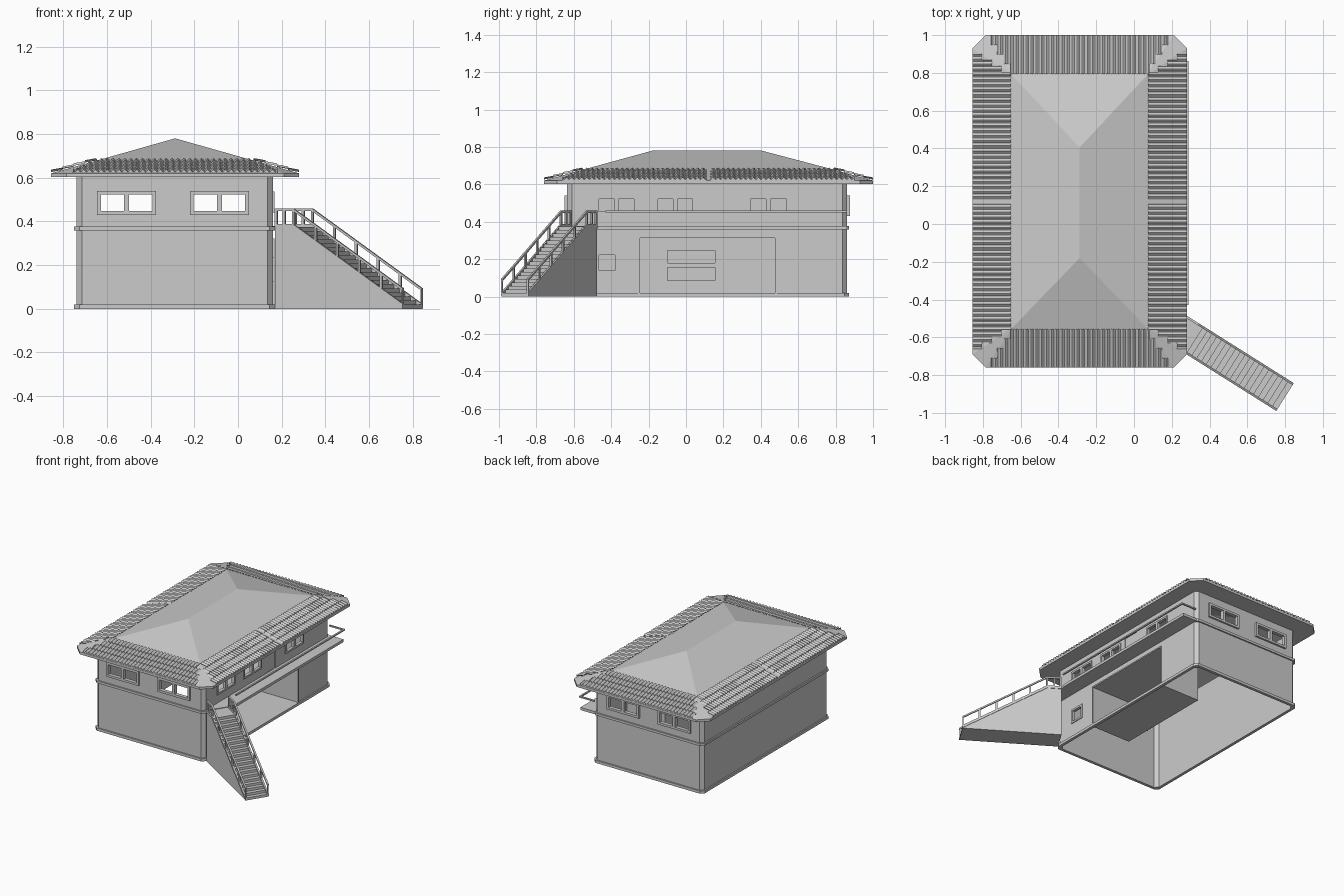
import bpy, bmesh, math
from mathutils import Vector, Matrix

if "Cube" in bpy.data.objects:
    bpy.data.objects.remove(bpy.data.objects["Cube"])

X0, X1, Y0, Y1 = -0.74, 0.16, -0.635, 0.862      # wall outline


def finish(name, bm, mat=None):
    bmesh.ops.recalc_face_normals(bm, faces=bm.faces)
    me = bpy.data.meshes.new(name)
    bm.to_mesh(me)
    bm.free()
    ob = bpy.data.objects.new(name, me)
    bpy.context.collection.objects.link(ob)
    if mat:
        ob.matrix_world = mat
    return ob


def boxes(name, items, mat=None):
    """Each item: (x0, x1, y0, y1, z0, z1)."""
    bm = bmesh.new()
    for a, b, c, d, e, f in items:
        m = Matrix.Translation(((a + b) / 2, (c + d) / 2, (e + f) / 2)) @ Matrix.Diagonal((b - a, d - c, f - e, 1))
        bmesh.ops.create_cube(bm, size=1, matrix=m)
    return finish(name, bm, mat)


def prism(name, pts, vec, mat=None):
    """Extrude a flat polygon along a vector."""
    bm = bmesh.new()
    f = bm.faces.new([bm.verts.new(p) for p in pts])
    ext = bmesh.ops.extrude_face_region(bm, geom=[f], use_keep_orig=True)
    bmesh.ops.translate(bm, vec=vec, verts=[v for v in ext['geom'] if isinstance(v, bmesh.types.BMVert)])
    return finish(name, bm, mat)


def octagon(g, c, z, r=(X0, X1, Y0, Y1)):
    """Rectangle grown by g, corners chamfered by c."""
    a, b, d, e = r[0] - g, r[1] + g, r[2] - g, r[3] + g
    return [(a + c, d, z), (b - c, d, z), (b, d + c, z), (b, e - c, z),
            (b - c, e, z), (a + c, e, z), (a, e - c, z), (a, d + c, z)]


def loft(bm, rings, close):
    vs = [[bm.verts.new(p) for p in r] for r in rings]
    for i in range(len(vs) - (not close)):
        p, q = vs[i], vs[(i + 1) % len(vs)]
        for k in range(8):
            j = (k + 1) % 8
            bm.faces.new((p[k], p[j], q[j], q[k]))
    return vs


def band(name, g_in, g_out, z0, z1):
    bm = bmesh.new()
    loft(bm, [octagon(g_out, 0.025, z0), octagon(g_out, 0.025, z1),
              octagon(g_in, 0.025, z1), octagon(g_in, 0.025, z0)], True)
    return finish(name, bm)


def cut(ob, items):
    cutter = boxes("cutter", items)
    cutter.hide_render = True
    m = ob.modifiers.new("cut", 'BOOLEAN')
    m.operation, m.object, m.solver = 'DIFFERENCE', cutter, 'EXACT'
    bpy.context.view_layer.objects.active = ob
    bpy.ops.object.modifier_apply(modifier=m.name)
    bpy.data.objects.remove(cutter)


# openings: (start, end, bottom, top)
end_wins = [(-0.645, -0.375, 0.43, 0.54), (-0.22, 0.05, 0.43, 0.54)]
side_wins = [(-0.48, -0.265, 0.44, 0.537), (-0.165, 0.05, 0.44, 0.537),
             (0.33, 0.55, 0.44, 0.537), (-0.48, -0.365, 0.125, 0.235)]
door = (0.095, 0.215, 0.38, 0.555)
bay = (-0.25, 0.48, 0.02, 0.315)

# walls with window, door and bay openings
walls = band("walls", -0.012, 0, 0, 0.605)
holes = [(u0, u1, y - 0.05, y + 0.05, z0, z1) for y in (Y0, Y1) for u0, u1, z0, z1 in end_wins]
holes += [(X1 - 0.05, X1 + 0.05) + o for o in side_wins + [door, bay]]
cut(walls, holes)
band("plinth", -0.006, 0.01, 0, 0.02)
band("floor_band", -0.006, 0.01, 0.358, 0.376)


# window frames
def frame(o, w):
    u0, u1, z0, z1 = o
    bars = [(u0, u1, z0, z0 + w), (u0, u1, z1 - w, z1), (u0, u0 + w, z0 + w, z1 - w), (u1 - w, u1, z0 + w, z1 - w)]
    if u1 - u0 > 0.15:
        c = (u0 + u1) / 2
        bars.append((c - 0.011, c + 0.011, z0 + w, z1 - w))
    return bars


for name, y in (("front", Y0), ("back", Y1)):
    boxes(name + "_window_frames", [(b[0], b[1], y - 0.014, y + 0.014, b[2], b[3])
                                    for o in end_wins for b in frame(o, 0.017)])
boxes("side_window_frames", [(X1 - 0.018, X1 + 0.006) + b for o in side_wins for b in frame(o, 0.014)])
boxes("balcony_door", [(X1 - 0.015, X1 - 0.005) + door])
boxes("bay_trim", [(X1 - 0.01, X1 + 0.006, -0.256, -0.246, 0.02, 0.32), (X1 - 0.01, X1 + 0.006, 0.476, 0.486, 0.02, 0.32),
                   (X1 - 0.01, X1 + 0.006, -0.256, 0.486, 0.312, 0.322)])

# recessed bay room
D = -0.17
room = boxes("bay_room", [(D, X1 - 0.006, -0.26, 0.49, 0.008, 0.325)])
cut(room, [(D + 0.01, 0.3) + bay])
bay_wins = [(-0.1, 0.155, 0.18, 0.245), (-0.1, 0.155, 0.085, 0.155)]
cut(room, [(D - 0.05, D + 0.05) + o for o in bay_wins])
boxes("bay_door", [(D + 0.008, D + 0.016, 0.26, 0.38, 0.02, 0.2)])

# roof: soffit, fascia, eave skirt and hip
R = (-0.855, 0.28, -0.76, 1.0)
ZE, SL, DEP = 0.62, 0.28, 0.205
bm = bmesh.new()
v = loft(bm, [octagon(-0.005, 0.025, 0.602), octagon(0, 0.07, 0.602, R), octagon(0, 0.07, ZE, R),
              octagon(-DEP, 0.004, ZE + SL * DEP, R)], False)[-1]
A, B = bm.verts.new((-0.288, -0.18, 0.78)), bm.verts.new((-0.288, 0.405, 0.78))
for f in ((0, 1, A), (1, 2, A), (2, 3, B, A), (3, 4, B), (4, 5, B), (5, 6, B), (6, 7, A, B), (7, 0, A)):
    bm.faces.new([v[i] if isinstance(i, int) else i for i in f])
finish("roof", bm)


# eave tiles: stepped rows of corrugated strips
def tiles(name, origin, along, inward, length, gap):
    bm = bmesh.new()
    o, a, n = Vector(origin), Vector(along), Vector(inward)
    step, rows = 0.027 / 6, 4
    rd = DEP / rows
    for r in range(rows):
        d0, d1 = r * rd, (r + 1) * rd
        lo = 0.08 + (d0 + d1) / 2 * 0.64
        prev = None
        for k in range(int(length / step) + 1):
            u = k * step
            if not lo <= u <= length - lo or (gap and abs(u - length / 2) < 0.01):
                prev = None
                continue
            h = 0.011 * (0.5 - 0.5 * math.cos(2 * math.pi * k / 6))
            pts = [(d0, 0.001), (d0, 0.006 + h), (d1, 0.001 + h)]
            cur = [bm.verts.new(o + a * u + n * d + Vector((0, 0, ZE + SL * d + e))) for d, e in pts]
            if prev:
                for i in range(2):
                    bm.faces.new((prev[i], cur[i], cur[i + 1], prev[i + 1]))
            prev = cur
    finish(name, bm)


W, L = R[1] - R[0], R[3] - R[2]
tiles("front_tiles", (R[0], R[2], 0), (1, 0, 0), (0, 1, 0), W, False)
tiles("back_tiles", (R[0], R[3], 0), (1, 0, 0), (0, -1, 0), W, False)
tiles("left_tiles", (R[0], R[2], 0), (0, 1, 0), (1, 0, 0), L, True)
tiles("right_tiles", (R[1], R[2], 0), (0, 1, 0), (-1, 0, 0), L, True)

# balcony slab and rail
prism("balcony_slab", [(X1 - 0.005, -0.625, 0.358), (0.265, -0.465, 0.358), (0.275, -0.43, 0.358),
                       (0.275, 0.862, 0.358), (X1 - 0.005, 0.862, 0.358)], (0, 0, 0.02))
boxes("balcony_rail", [(0.276, 0.288, -0.43, 0.862, 0.449, 0.459), (X1, 0.276, 0.85, 0.862, 0.449, 0.459)])

# angled outside stair, built along local x
S = Matrix.Translation((0.298, -0.6, 0)) @ Matrix.Rotation(math.atan2(-0.533, 0.846), 4, 'Z')
RUN, TOP, N, HW = 0.593, 0.375, 20, 0.087
prof = [(-0.1, 0), (RUN, 0)]
for i in range(N):
    s, z = RUN * (1 - i / N), TOP * (i + 1) / N
    prof += [(s, z), (RUN * (1 - (i + 1) / N), z)]
prof.append((-0.1, TOP))
prism("stair", [(s, -HW + 0.004, z) for s, z in prof], (0, 2 * HW - 0.008, 0), S)
for name, y in (("right", -HW), ("left", HW - 0.012)):
    def sloped(part, z0, h):
        e = TOP / RUN * RUN - 0.01
        prism(f"{name}_{part}", [(-0.1, y, z0), (0, y, z0), (RUN, y, z0 - e), (RUN, y, z0 - e + h),
                                 (0, y, z0 + h), (-0.1, y, z0 + h)], (0, 0.012, 0), S)
    sloped("stair_rail", 0.447, 0.012)
    sloped("stair_stringer", 0.367, 0.02)
    posts = [-0.094, -0.05] + [RUN * i / 5 for i in range(6)]
    boxes(f"{name}_stair_posts", [(max(s - 0.006, -0.1), min(s + 0.006, RUN), y + 0.001, y + 0.011,
                                   0.37 - 0.365 * max(s, 0) / RUN, 0.452 - 0.365 * max(s, 0) / RUN)
                                  for s in posts], S)
